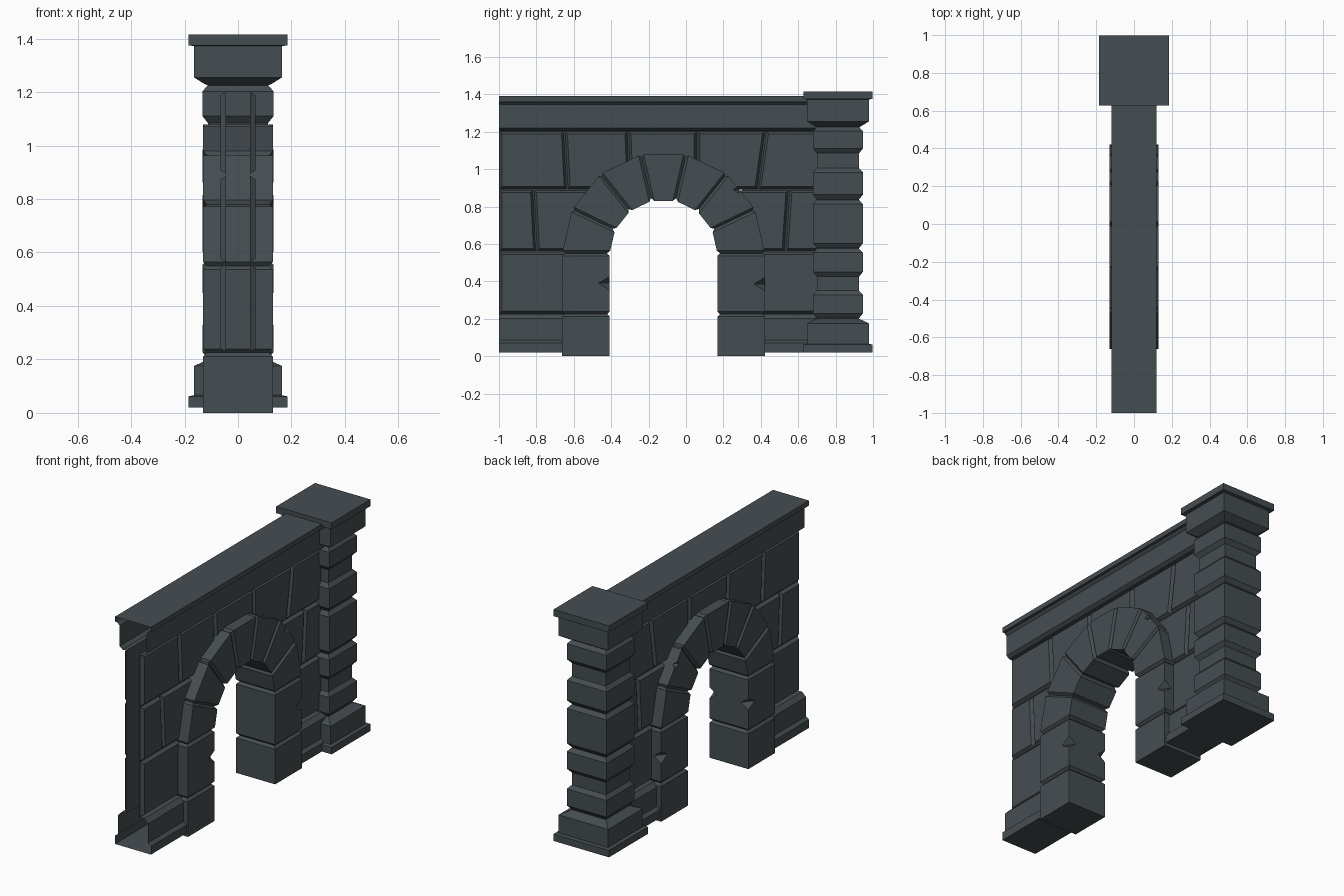
import bpy, bmesh, math
from mathutils import Vector

cube = bpy.data.objects.get("Cube")
if cube:
    bpy.data.objects.remove(cube, do_unlink=True)

SLATE = (0.060, 0.074, 0.082, 1)
slate = bpy.data.materials.new("slate_stone")
slate.use_nodes = True
slate.diffuse_color = SLATE
bsdf = slate.node_tree.nodes["Principled BSDF"]
bsdf.inputs["Base Color"].default_value = SLATE
bsdf.inputs["Roughness"].default_value = 0.9


def finish(bm, name):
    bmesh.ops.recalc_face_normals(bm, faces=bm.faces)
    mesh = bpy.data.meshes.new(name)
    bm.to_mesh(mesh)
    bm.free()
    mesh.materials.append(slate)
    ob = bpy.data.objects.new(name, mesh)
    bpy.context.collection.objects.link(ob)
    return ob


def loft(bm, rings, caps):
    """Join equal closed rings of points with quads."""
    rows = [[bm.verts.new(p) for p in ring] for ring in rings]
    n = len(rows[0])
    for a, b in zip(rows, rows[1:]):
        for i in range(n):
            j = (i + 1) % n
            bm.faces.new((a[i], a[j], b[j], b[i]))
    if caps:
        bm.faces.new(rows[0])
        bm.faces.new(rows[-1])


def wall_section(name, half_profile, y0, y1):
    """Hollow wall length, mirrored cross-section with open ends."""
    loop = half_profile + [(-x, z) for x, z in reversed(half_profile)]
    bm = bmesh.new()
    loft(bm, [[(x, y, z) for x, z in loop] for y in (y0, y1)], False)
    return finish(bm, name)


# Wall core with plinth and cornice
CORE, FACE = 0.045, 0.065
plinth = [(0.12, 0.02), (0.12, 0.07), (0.10, 0.085), (0.10, 0.20), (0.075, 0.225), (CORE, 0.225)]
cornice = [(CORE, 1.205), (0.07, 1.205), (0.09, 1.22), (0.09, 1.345),
           (0.105, 1.36), (0.12, 1.36), (0.12, 1.39)]
wall_section("wall_near_end", plinth + cornice, -1.0, -0.5)
wall_section("wall_over_arch", [(CORE, 0.89)] + cornice, -0.5, 0.3)
wall_section("wall_by_pillar", plinth + cornice, 0.3, 0.7)


# Raised wall blocks on both faces; each joint is (y at bottom, y at top)
def wall_blocks(name, z0, z1, joints):
    gap, bevel = 0.004, 0.012
    bm = bmesh.new()
    for (a0, a1), (b0, b1) in zip(joints, joints[1:]):
        for side in (-1, 1):
            rings = []
            for x, d in ((CORE, gap), (FACE, gap + bevel)):
                rings.append([(side * x, a0 + d, z0 + d), (side * x, b0 - d, z0 + d),
                              (side * x, b1 - d, z1 - d), (side * x, a1 + d, z1 - d)])
            start = len(bm.faces)
            loft(bm, rings, True)
            bm.faces.ensure_lookup_table()
            bm.faces.remove(bm.faces[start + 4])
    return finish(bm, name)


NEAR, FAR = (-1.0, -1.0), (0.72, 0.72)
wall_blocks("lower_blocks_near", 0.225, 0.56, [NEAR, (-0.6, -0.6)])
wall_blocks("lower_blocks_far", 0.225, 0.56, [(0.36, 0.36), FAR])
wall_blocks("middle_blocks_near", 0.56, 0.89, [NEAR, (-0.80, -0.815), (-0.5, -0.5)])
wall_blocks("middle_blocks_far", 0.56, 0.89, [(0.26, 0.26), (0.53, 0.55), FAR])
wall_blocks("upper_blocks", 0.89, 1.205,
            [NEAR, (-0.635, -0.65), (-0.30, -0.31), (0.06, 0.06), (0.385, 0.425), FAR])

# Arch stones, spanning the full depth
DEPTH, MID, SPRING, R_IN, R_OUT = 0.13, -0.12, 0.55, 0.288, 0.542
BEVEL = 0.014


def arch_stone(name, start, end, bevel_start=True):
    """Stone between two joints; each joint is an (inner, outer) pair of (y, z)."""
    joints = []
    (si, so), (ei, eo) = [[Vector(p) for p in j] for j in (start, end)]

    def ring(i, o, inset):
        across = (o - i).normalized() * inset
        i, o, d = i + across, o - across, DEPTH - inset
        return [(-d, *i), (d, *i), (d, *o), (-d, *o)]

    def step(p, q):
        return p + (q - p).normalized() * BEVEL

    rings = [ring(si, so, BEVEL)] if bevel_start else [ring(si, so, 0)]
    if bevel_start:
        rings.append(ring(step(si, ei), step(so, eo), 0))
    rings += [ring(step(ei, si), step(eo, so), 0), ring(ei, eo, BEVEL)]
    bm = bmesh.new()
    loft(bm, rings, True)
    return finish(bm, name)


def radial(k, count=7):
    a = math.pi * k / count
    return [(MID + r * math.cos(a), SPRING + r * math.sin(a)) for r in (R_IN, R_OUT)]


stones = {}
for label, s in (("far", 1), ("near", -1)):
    level = lambda z: [(MID + s * r, z) for r in (R_IN, R_OUT)]
    stones[label + "_foot"] = arch_stone(f"arch_foot_{label}", level(0), level(0.225), False)
    stones[label + "_leg"] = arch_stone(f"arch_leg_{label}", level(0.225), level(SPRING))
for k in range(7):
    stones[k] = arch_stone(f"arch_wedge_{k + 1}", radial(k), radial(k + 1))


# Chipped edges
def chip(ob, y, z, size):
    bm = bmesh.new()
    for side in (-1, 1):
        c = Vector((side * DEPTH, y, z))
        tips = []
        for axis, r in enumerate((size * 0.8, size, size * 0.6)):
            for sign in (-1, 1):
                p = c.copy()
                p[axis] += sign * r
                tips.append(bm.verts.new(p))
        bmesh.ops.convex_hull(bm, input=tips)
    cutter = finish(bm, "chip_cutter")
    cutter.hide_render = True
    mod = ob.modifiers.new("chip", "BOOLEAN")
    mod.operation, mod.solver, mod.object = "DIFFERENCE", "EXACT", cutter
    bpy.context.view_layer.objects.active = ob
    bpy.ops.object.modifier_apply(modifier=mod.name)
    bpy.data.objects.remove(cutter, do_unlink=True)


chip(stones["near_leg"], MID - R_IN, 0.39, 0.06)
chip(stones["far_leg"], MID + R_OUT, 0.385, 0.06)
chip(stones[1], MID + 0.40, 0.89, 0.03)
chip(stones[0], MID + 0.51, 0.79, 0.03)

# Square end pillar: base, banded stones and cap in one profile of (z, half width)
PILLAR_Y, WIDE, NARROW = 0.8125, 0.133, 0.113
profile = [(0.02, 0.185), (0.062, 0.185), (0.066, 0.165), (0.175, 0.165), (0.20, NARROW)]
for z0, z1 in ((0.203, 0.35), (0.425, 0.575), (0.578, 0.835), (0.838, 1.005), (1.085, 1.225)):
    profile += [(z0, NARROW), (z0 + 0.025, WIDE), (z1 - 0.022, WIDE), (z1, NARROW)]
profile += [(1.23, 0.125), (1.255, 0.165), (1.372, 0.165), (1.375, 0.185), (1.415, 0.185)]
bm = bmesh.new()
loft(bm, [[(sx * h, PILLAR_Y + sy * h, z) for sx, sy in ((-1, -1), (1, -1), (1, 1), (-1, 1))]
          for z, h in profile], True)
finish(bm, "end_pillar")
